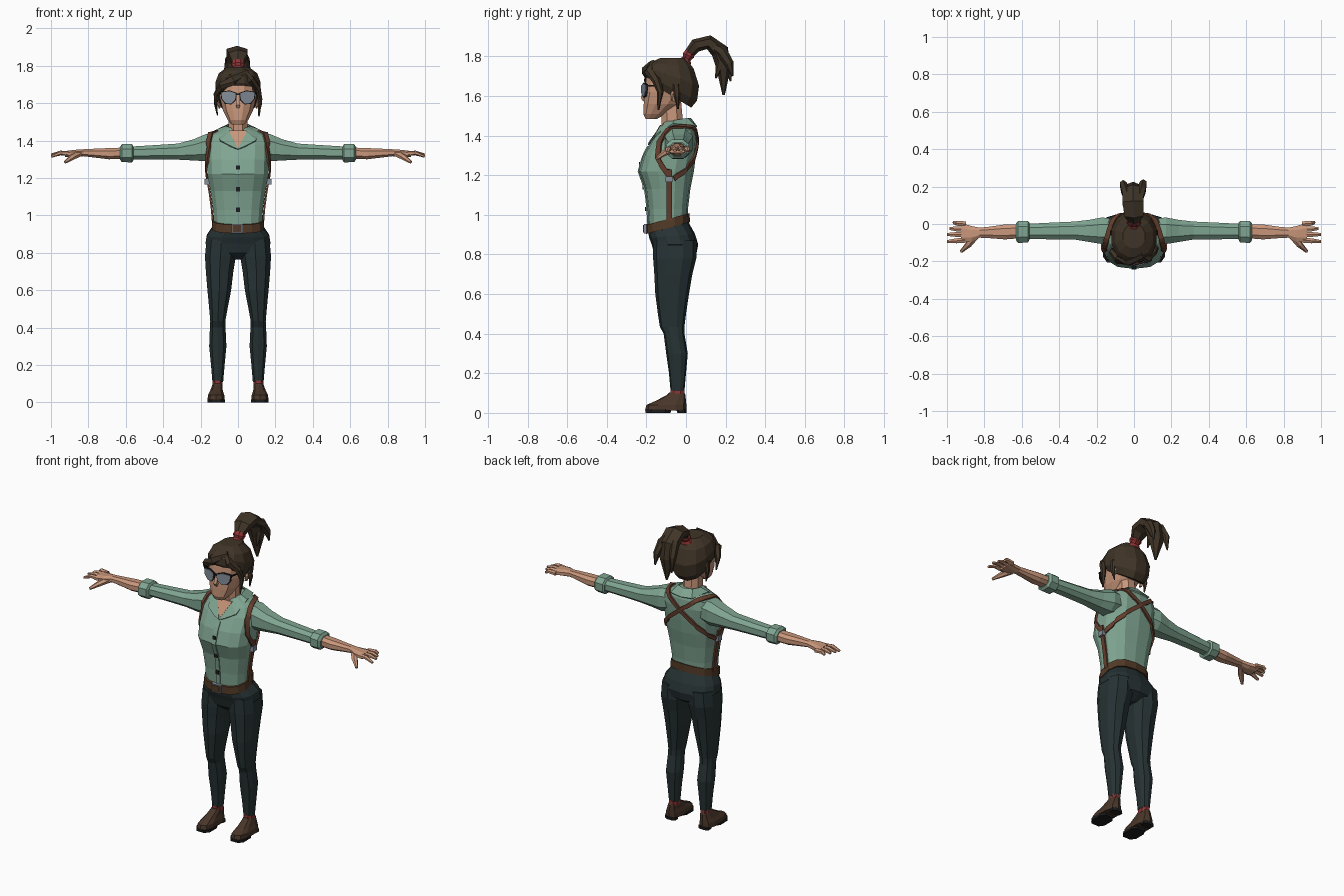
import bpy, bmesh, math
from mathutils import Vector


def material(name, rgb):
    m = bpy.data.materials.new(name)
    m.diffuse_color = (*rgb, 1)
    return m


GREEN = material("sage shirt", (0.215, 0.375, 0.285))
DARK = material("charcoal trousers", (0.020, 0.032, 0.034))
SKIN = material("skin", (0.58, 0.305, 0.195))
HAIR = material("dark brown hair", (0.050, 0.034, 0.020))
STRAP = material("strap leather", (0.13, 0.048, 0.027))
BELT = material("belt leather", (0.085, 0.042, 0.020))
SHOE = material("shoe leather", (0.065, 0.036, 0.022))
RED = material("red cloth", (0.28, 0.035, 0.035))
GREY = material("grey glass and metal", (0.23, 0.27, 0.32))
BLACK = material("black", (0.012, 0.012, 0.013))


def finish(name, bm, mat, mirror=False):
    bmesh.ops.recalc_face_normals(bm, faces=bm.faces)
    me = bpy.data.meshes.new(name)
    bm.to_mesh(me)
    bm.free()
    me.materials.append(mat)
    ob = bpy.data.objects.new(name, me)
    bpy.context.collection.objects.link(ob)
    if mirror:
        ob.modifiers.new("mirror", 'MIRROR').use_mirror_merge = False
    return ob


def skin_rings(bm, rings):
    """Bridge rings of points and cap both ends."""
    vs = [[bm.verts.new(p) for p in r] for r in rings]
    n = len(vs[0])
    for a, b in zip(vs, vs[1:]):
        for i in range(n):
            bm.faces.new((a[i], a[(i + 1) % n], b[(i + 1) % n], b[i]))
    bm.faces.new(vs[0])
    bm.faces.new(vs[-1])


def add_loft(bm, rings, axis='Z', n=12, p=2.4):
    """Z rings: (z, x0, x1, y0, y1, slope in y). X rings: (x, y0, y1, z0, z1, slope in z)."""
    out = []
    for t, a0, a1, b0, b1, *s in rings:
        pts = []
        for i in range(n):
            w = 2 * math.pi * (i + 0.5) / n
            c, d = math.cos(w), math.sin(w)
            a = (a0 + a1) / 2 + (a1 - a0) / 2 * math.copysign(abs(c) ** (2 / p), c)
            b = (b0 + b1) / 2 + (b1 - b0) / 2 * math.copysign(abs(d) ** (2 / p), d)
            h = t + (s[0] if s else 0) * b
            pts.append((a, b, h) if axis == 'Z' else (h, a, b))
        out.append(pts)
    skin_rings(bm, out)


def loft(name, rings, mat, mirror=False, **kw):
    bm = bmesh.new()
    add_loft(bm, rings, **kw)
    return finish(name, bm, mat, mirror)


def tube(name, pts, sizes, mat, n=6, mirror=False):
    """Tapered tube along a path; sizes are (sideways, other) radii."""
    P = [Vector(p) for p in pts]
    rings = []
    for i, (ru, rv) in enumerate(sizes):
        t = (P[min(i + 1, len(P) - 1)] - P[max(i - 1, 0)]).normalized()
        ref = Vector((0, 1, 0)) if abs(t.x) > 0.7 else Vector((1, 0, 0))
        u = (ref - t * ref.dot(t)).normalized()
        v = t.cross(u)
        rings.append([P[i] + u * ru * math.cos(2 * math.pi * (k + .5) / n)
                      + v * rv * math.sin(2 * math.pi * (k + .5) / n) for k in range(n)])
    bm = bmesh.new()
    skin_rings(bm, rings)
    return finish(name, bm, mat, mirror)


def box(name, lo, hi, mat, mirror=False):
    bm = bmesh.new()
    skin_rings(bm, [[(lo[0], lo[1], z), (hi[0], lo[1], z), (hi[0], hi[1], z), (lo[0], hi[1], z)]
                    for z in (lo[2], hi[2])])
    return finish(name, bm, mat, mirror)


def strap(name, pts, width, mat, target, mirror=True, lift=0.006):
    """Flat band that follows the surface of the target."""
    P = [Vector(p) for p in pts]
    path = [a.lerp(b, k / 4) for a, b in zip(P, P[1:]) for k in range(4)] + [P[-1]]
    bm = bmesh.new()
    rows = []
    for i, q in enumerate(path):
        t = path[min(i + 1, len(path) - 1)] - path[max(i - 1, 0)]
        side = t.cross(q - Vector((0, -0.07, min(q.z, 1.3)))).normalized() * width / 2
        rows.append((bm.verts.new(q - side), bm.verts.new(q + side)))
    for a, b in zip(rows, rows[1:]):
        bm.faces.new((a[0], a[1], b[1], b[0]))
    ob = finish(name, bm, mat)
    w = ob.modifiers.new("wrap", 'SHRINKWRAP')
    w.target, w.wrap_mode, w.offset = target, 'ABOVE_SURFACE', lift
    s = ob.modifiers.new("thickness", 'SOLIDIFY')
    s.thickness, s.offset = 0.01, 0
    if mirror:
        ob.modifiers.new("mirror", 'MIRROR').use_mirror_merge = False
    return ob


def sym(t, w, y0, y1, s=0):
    return (t, -w, w, y0, y1, s)


# Shirt: torso and both sleeves
bm = bmesh.new()
add_loft(bm, [sym(.965, .13, -.19, .008, .27), sym(1.03, .136, -.195, .01), sym(1.13, .15, -.207, .022),
              sym(1.22, .167, -.24, .04), sym(1.30, .17, -.217, .05), sym(1.38, .172, -.172, .056),
              sym(1.43, .152, -.137, .052), sym(1.46, .09, -.12, .042), sym(1.475, .06, -.11, .02)], n=14, p=2.6)
sleeve = [(.10, -.10, .03, 1.30, 1.44), (.17, -.112, .04, 1.285, 1.44), (.24, -.10, .026, 1.29, 1.41),
          (.32, -.086, .016, 1.295, 1.387), (.45, -.085, .01, 1.297, 1.378), (.58, -.082, .003, 1.297, 1.37)]
for sx in (1, -1):
    add_loft(bm, [(sx * r[0], *r[1:]) for r in sleeve], axis='X', n=8)
shirt = finish("shirt", bm, GREEN)
loft("sleeve_cuff", [(.56, -.088, .01, 1.29, 1.372), (.567, -.102, .02, 1.28, 1.384),
                     (.62, -.106, .02, 1.282, 1.384), (.632, -.088, .006, 1.295, 1.368)], GREEN, True, axis='X', n=8)

# Collar flaps, open neck, button band and buttons
inner = [(0, .025, 1.49), (.05, .008, 1.49), (.062, -.06, 1.478), (.046, -.132, 1.447), (0, -.192, 1.355)]
outer = [(0, .057, 1.447), (.075, .047, 1.452), (.11, -.065, 1.462), (.097, -.16, 1.402), (.032, -.188, 1.368)]
bm = bmesh.new()
rows = [(bm.verts.new(a), bm.verts.new(b)) for a, b in zip(inner, outer)]
for a, b in zip(rows, rows[1:]):
    bm.faces.new((a[0], a[1], b[1], b[0]))
collar = finish("collar", bm, GREEN)
collar.modifiers.new("thickness", 'SOLIDIFY').thickness = 0.008
collar.modifiers.new("mirror", 'MIRROR')
bm = bmesh.new()
skin_rings(bm, [[(-.05, y, 1.455), (.05, y, 1.455), (0, y - .056, 1.358)] for y in (-.131, -.124)])
finish("open_neck", bm, SKIN)
strap("button_band", [(0, -.20, 1.35), (0, -.25, 1.22), (0, -.22, 1.1), (0, -.21, .95)], .03, GREEN, shirt, False, .001)
for z, y in ((1.256, -.237), (1.14, -.22), (1.03, -.207)):
    box("button", (-.011, y, z - .011), (.011, y + .012, z + .011), BLACK)

# Harness: shoulder loops crossing on the back, and side straps
strap("harness_loop", [(.18, -.09, 1.20), (.18, -.15, 1.29), (.165, -.14, 1.37), (.15, -.08, 1.455),
                       (.12, .02, 1.46), (.06, .065, 1.41), (0, .07, 1.365), (-.08, .065, 1.30),
                       (-.15, .04, 1.24), (-.18, -.06, 1.18)], .026, STRAP, shirt)
strap("side_strap", [(.18, -.085, 1.23), (.17, -.085, 1.12), (.15, -.085, .97)], .026, STRAP, shirt)
box("strap_buckle", (.155, -.103, 1.165), (.178, -.067, 1.195), GREY, True)

# Belt and buckle
loft("belt", [sym(.958, .142, -.203, .02, .27), sym(1.004, .14, -.202, .018, .27)], BELT, n=14, p=2.6)
box("buckle_frame", (-.036, -.212, .905), (.026, -.19, .955), GREY)
box("buckle_plate", (-.029, -.216, .911), (.019, -.20, .949), BELT)

# Trousers
loft("trouser_hips", [sym(.965, .135, -.192, .01, .27), sym(.90, .17, -.185, .045, .1), sym(.85, .178, -.173, .062),
                      sym(.80, .15, -.16, .052), sym(.765, .03, -.12, .0)], DARK, n=14, p=2.4)
loft("trouser_leg", [(.87, .004, .172, -.165, .052), (.78, .008, .18, -.166, .052), (.70, .022, .175, -.16, .032),
                     (.60, .034, .166, -.155, .015), (.50, .054, .156, -.142, .0), (.435, .066, .15, -.132, -.008),
                     (.40, .065, .152, -.113, -.008), (.30, .06, .156, -.1, .009), (.20, .07, .146, -.086, .0),
                     (.11, .078, .138, -.078, -.008)], DARK, True, n=10)

# Socks, shoes and soles
loft("sock", [(.085, .08, .138, -.082, -.006), (.118, .08, .138, -.08, -.006)], RED, True, n=8)
loft("shoe", [(.012, .07, .165, -.207, .002), (.04, .072, .162, -.20, .002), (.062, .08, .15, -.15, .0),
              (.09, .082, .14, -.098, -.003), (.102, .085, .135, -.085, -.008)], SHOE, True, n=10, p=2.8)
loft("front_sole", [(0, .068, .166, -.208, -.075), (.016, .068, .167, -.21, -.07)], BLACK, True, n=8, p=3)
loft("heel", [(0, .078, .152, -.045, .003), (.016, .078, .155, -.05, .004)], BLACK, True, n=8, p=3)

# Forearms and hands
loft("forearm_and_palm", [(.60, -.078, .0, 1.30, 1.365), (.69, -.085, .0, 1.298, 1.362), (.77, -.078, -.012, 1.308, 1.358),
                          (.825, -.075, -.018, 1.315, 1.355), (.87, -.098, -.008, 1.31, 1.352),
                          (.925, -.103, .010, 1.312, 1.345)], SKIN, True, axis='X', n=8)
for y0, y1, x1, z1 in ((.0, .009, .965, 1.332), (-.028, -.024, .985, 1.335),
                       (-.056, -.056, .998, 1.334), (-.086, -.094, .998, 1.325)):
    tube("finger", [(.90, y0, 1.33), (.95, (y0 + y1) / 2, 1.334), (x1, y1, z1 - .01)],
         [(.016, .014), (.015, .012), (.009, .007)], SKIN, mirror=True)
tube("thumb", [(.85, -.065, 1.33), (.885, -.11, 1.312), (.925, -.148, 1.284)],
     [(.022, .018), (.018, .015), (.008, .008)], SKIN, mirror=True)

# Neck, head, nose and ears
loft("neck", [sym(1.40, .056, -.125, -.005), sym(1.58, .052, -.13, -.022)], SKIN, n=8)
loft("head", [sym(1.485, .035, -.205, -.145), sym(1.51, .056, -.217, -.10), sym(1.56, .082, -.216, -.03),
              sym(1.62, .098, -.212, .02), sym(1.69, .10, -.205, .03), sym(1.74, .08, -.17, .0)], SKIN, n=12)
tube("nose", [(0, -.205, 1.645), (0, -.216, 1.59), (0, -.212, 1.575)],
     [(.008, .008), (.016, .017), (.01, .008)], SKIN, n=4)
tube("ear", [(.098, -.062, 1.575), (.106, -.055, 1.61), (.104, -.05, 1.64)],
     [(.006, .012), (.01, .022), (.006, .015)], SKIN, mirror=True)

# Glasses
shape = [(.010, 1.652), (.016, 1.617), (.036, 1.598), (.066, 1.600), (.086, 1.625), (.088, 1.657), (.045, 1.664)]


def lens(name, grow, y, mat):
    bm = bmesh.new()
    skin_rings(bm, [[(.049 + (x - .049) * grow, y + d + .3 * x, 1.632 + (z - 1.632) * grow) for x, z in shape]
                    for d in (0, .008)])
    finish(name, bm, mat, True)


lens("glasses_frame", 1.13, -.227, BLACK)
lens("glasses_lens", 1.0, -.231, GREY)
box("glasses_bridge", (-.014, -.228, 1.645), (.014, -.22, 1.653), BLACK)
tube("glasses_arm", [(.092, -.197, 1.652), (.105, -.12, 1.652), (.108, -.05, 1.645)], [(.004, .005)] * 3, BLACK, 4, True)

# Hair cap, fringe and loose strands
loft("hair_cap", [sym(1.558, .10, -.19, .03, -.6), sym(1.605, .12, -.21, .06, -.5), sym(1.675, .124, -.206, .07, -.35),
                  sym(1.745, .106, -.18, .042, -.15), sym(1.793, .06, -.13, .0)], HAIR, n=12, p=2.2)
tube("fringe_sweep", [(.05, -.165, 1.765), (-.03, -.20, 1.727), (-.085, -.19, 1.69), (-.116, -.15, 1.645), (-.118, -.13, 1.575)],
     [(.02, .02), (.026, .032), (.022, .028), (.017, .014), (.004, .004)], HAIR)
tube("fringe_short", [(.03, -.165, 1.765), (.07, -.185, 1.725), (.107, -.15, 1.68), (.118, -.13, 1.62), (.112, -.14, 1.53)],
     [(.02, .02), (.022, .026), (.016, .022), (.014, .016), (.004, .005)], HAIR)
tube("nape_strand", [(.112, -.05, 1.66), (.12, -.045, 1.60), (.11, -.04, 1.535)],
     [(.014, .02), (.011, .016), (.003, .004)], HAIR, mirror=True)

# Ponytail and red tie
tube("hair_tie", [(0, -.012, 1.755), (0, -.004, 1.775), (0, .004, 1.79), (0, .012, 1.805), (0, .02, 1.828)],
     [(.036, .03), (.042, .034), (.03, .024), (.038, .032), (.03, .024)], RED, n=8)
tube("ponytail", [(0, .012, 1.81), (0, .05, 1.856), (-.005, .115, 1.872), (-.005, .172, 1.825), (-.005, .19, 1.74), (0, .19, 1.605)],
     [(.03, .025), (.058, .034), (.066, .036), (.064, .045), (.05, .036), (.006, .006)], HAIR)
for x, y, z in ((.05, .235, 1.70), (-.058, .225, 1.675), (.025, .15, 1.69)):
    tube("ponytail_lock", [(x * .4, .11, 1.87), (x * .8, .18, 1.825), (x, (y + .2) / 2, 1.765), (x, y, z)],
         [(.022, .02), (.026, .03), (.02, .024), (.004, .004)], HAIR)
